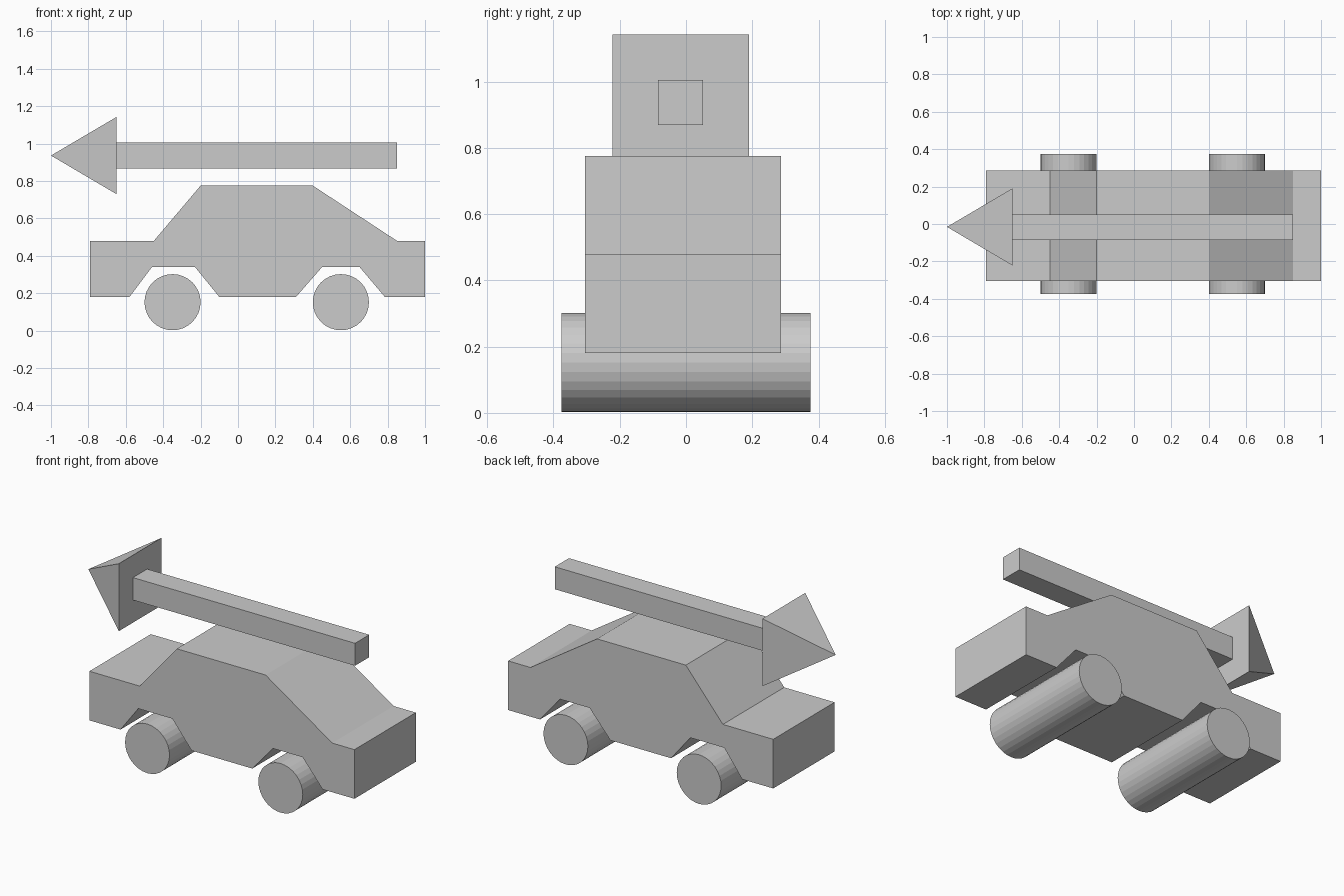
import bpy, bmesh, math
from mathutils import Vector

if "Cube" in bpy.data.objects:
    bpy.data.objects.remove(bpy.data.objects["Cube"])


def finish(name, bm):
    bmesh.ops.recalc_face_normals(bm, faces=bm.faces)
    mesh = bpy.data.meshes.new(name)
    bm.to_mesh(mesh)
    bm.free()
    obj = bpy.data.objects.new(name, mesh)
    bpy.context.collection.objects.link(obj)
    return obj


def extrude_profile(name, points, y0, y1):
    """Extrude an (x, z) outline from y0 to y1."""
    bm = bmesh.new()
    face = bm.faces.new([bm.verts.new((x, y0, z)) for x, z in points])
    new = bmesh.ops.extrude_face_region(bm, geom=[face], use_keep_orig=True)["geom"]
    verts = [g for g in new if isinstance(g, bmesh.types.BMVert)]
    bmesh.ops.translate(bm, verts=verts, vec=(0, y1 - y0, 0))
    return finish(name, bm)


# Car body with hood, cabin, trunk and wheel arches
extrude_profile("car_body", [
    (-0.79, 0.18), (-0.79, 0.48), (-0.45, 0.48), (-0.20, 0.775),
    (0.40, 0.775), (0.85, 0.48), (1.00, 0.48), (1.00, 0.18),
    (0.785, 0.18), (0.65, 0.34), (0.45, 0.34), (0.31, 0.18),
    (-0.10, 0.18), (-0.23, 0.34), (-0.46, 0.34), (-0.58, 0.18),
], -0.305, 0.287)

# Wheels: one full-width roller per axle
for name, x in (("left_wheels", -0.35), ("right_wheels", 0.55)):
    bpy.ops.mesh.primitive_cylinder_add(
        vertices=32, radius=0.15, depth=0.75,
        location=(x, 0, 0.152), rotation=(math.pi / 2, 0, 0))
    bpy.context.object.name = name

# Arrow shaft above the roof
extrude_profile("arrow_shaft", [
    (-0.65, 0.868), (0.85, 0.868), (0.85, 1.005), (-0.65, 1.005)], -0.085, 0.052)

# Arrow head: square pyramid pointing to -x
bm = bmesh.new()
c, h = Vector((-0.65, -0.0155, 0.936)), 0.206
base = [bm.verts.new(c + Vector((0, sy * h, sz * h)))
        for sy, sz in ((-1, -1), (1, -1), (1, 1), (-1, 1))]
tip = bm.verts.new((-1.0, c.y, c.z))
bm.faces.new(base)
for i in range(4):
    bm.faces.new((base[i], base[(i + 1) % 4], tip))
finish("arrow_head", bm)
